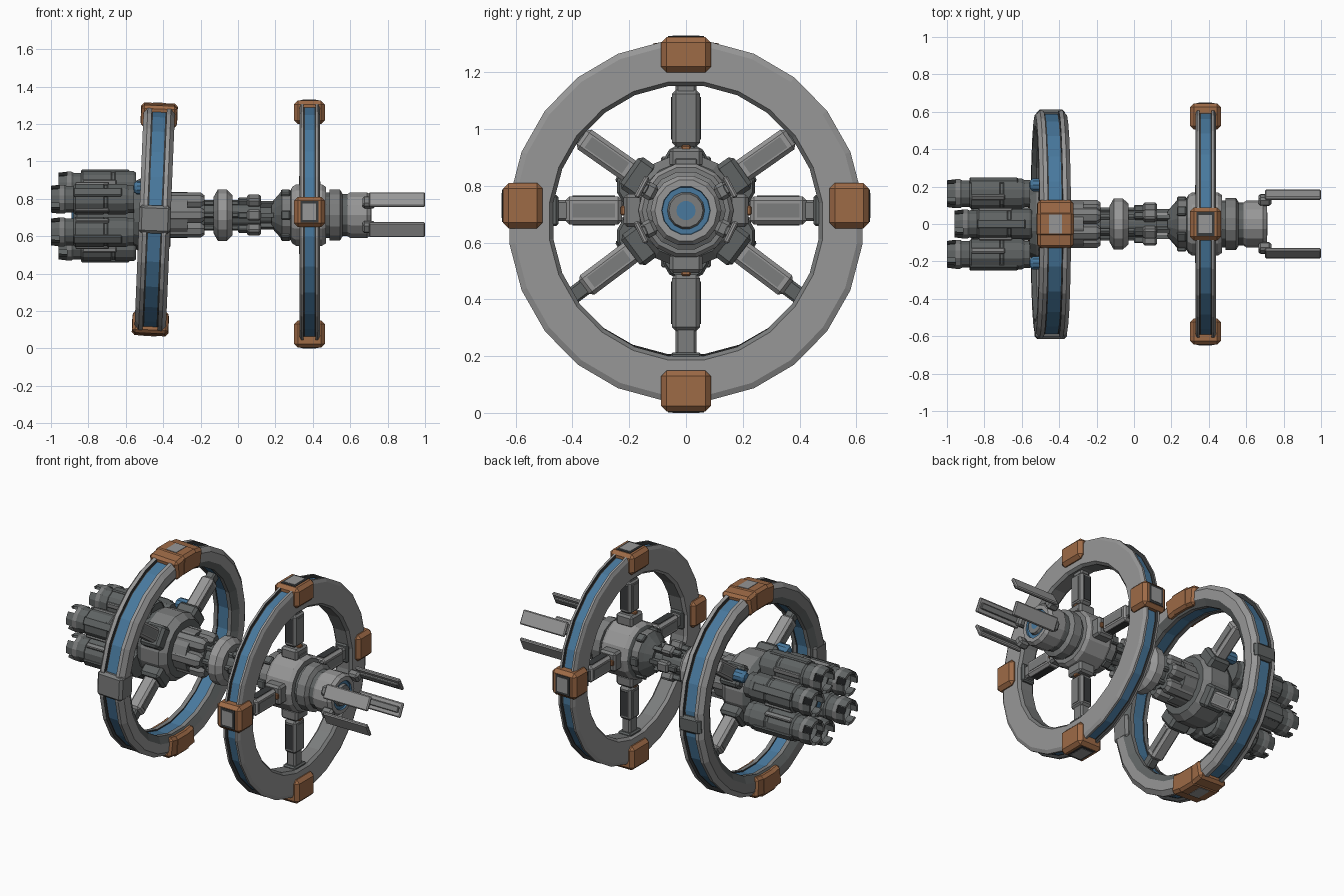
import bpy, bmesh, math
from mathutils import Matrix

if "Cube" in bpy.data.objects:
    bpy.data.objects.remove(bpy.data.objects["Cube"])

T = Matrix.Translation
def RX(deg): return Matrix.Rotation(math.radians(deg), 4, 'X')
def RY(deg): return Matrix.Rotation(math.radians(deg), 4, 'Y')

def material(name, col):
    m = bpy.data.materials.new(name)
    m.diffuse_color = (*col, 1)
    m.use_nodes = True
    m.node_tree.nodes["Principled BSDF"].inputs["Base Color"].default_value = m.diffuse_color
    return m

MATS = [material('light_grey', (0.31, 0.31, 0.31)),
        material('dark_grey', (0.115, 0.125, 0.125)),
        material('mid_grey', (0.2, 0.205, 0.205)),
        material('copper', (0.34, 0.145, 0.062)),
        material('blue', (0.065, 0.19, 0.34)),
        material('black_grey', (0.04, 0.043, 0.045))]
L, D, M, C, B, K = range(6)

def emit(bm, name, mtx):
    bmesh.ops.recalc_face_normals(bm, faces=bm.faces)
    bm.transform(mtx)
    me = bpy.data.meshes.new(name)
    bm.to_mesh(me)
    bm.free()
    for m in MATS:
        me.materials.append(m)
    ob = bpy.data.objects.new(name, me)
    bpy.context.collection.objects.link(ob)
    return ob

def box(name, size, loc, mat, mtx=Matrix(), bevel=0.0):
    bm = bmesh.new()
    bmesh.ops.create_cube(bm, size=1, matrix=T(loc) @ Matrix.Diagonal((*size, 1)))
    if bevel:
        bmesh.ops.bevel(bm, geom=bm.edges[:], offset=bevel, segments=1, affect='EDGES')
    for f in bm.faces:
        f.material_index = mat
    return emit(bm, name, mtx)

def rev(name, prof, n, mtx, closed=False, skip=()):
    """Revolve (x, radius, material) points about the x axis."""
    bm = bmesh.new()
    rings = []
    for x, r, m in prof:
        if r == 0:
            rings.append([bm.verts.new((x, 0, 0))] * n)
        else:
            rings.append([bm.verts.new((x, r * math.sin(2 * math.pi * (i + .5) / n),
                                        r * math.cos(2 * math.pi * (i + .5) / n))) for i in range(n)])
    k = len(prof)
    for j in range(k if closed else k - 1):
        a, b = rings[j], rings[(j + 1) % k]
        for i in range(n):
            if i in skip:
                continue
            q = (i + 1) % n
            vs = list(dict.fromkeys((a[i], a[q], b[q], b[i])))
            if len(vs) > 2:
                bm.faces.new(vs).material_index = prof[j][2]
    return emit(bm, name, mtx)

AX = 0.713
AXIS = T((0, 0, AX))

# central spine: rear hub, neck, collar, front hub
rev('spine_rear', [(-.56, 0, D), (-.56, .18, D), (-.52, .20, M), (-.40, .20, M), (-.36, .17, D), (-.36, .125, M),
                   (-.27, .125, D), (-.27, .085, D), (-.18, .085, D), (-.18, .065, D), (-.13, .065, M),
                   (-.13, .10, M), (-.108, .14, L), (-.06, .14, L), (-.03, .11, M), (-.03, .07, D),
                   (.12, .07, D), (.12, .05, D), (.22, .05, D), (.22, 0, D)], 16, AXIS)
rev('front_hub', [(.18, 0, D), (.18, .07, D), (.215, .11, D), (.235, .135, M), (.28, .135, D), (.29, .155, L),
                  (.31, .168, L), (.45, .168, L), (.47, .155, M), (.47, .125, D), (.49, .125, M), (.49, .14, M),
                  (.545, .14, M), (.56, .115, D), (.585, .115, L), (.60, .125, L), (.69, .125, L), (.71, .11, L),
                  (.71, .086, B), (.70, .084, B), (.70, .066, M), (.715, .06, M), (.715, .034, B), (.715, 0, B)],
    14, AXIS)
box('hub_collar_block', (.10, .09, .05), (.39, 0, .165), M, AXIS, .01)

# small tanks, rods and clamps along the neck
for i in range(6):
    R = AXIS @ RX(60 * i + 30)
    tank = [(-.36, 0, D), (-.36, .045, M), (-.20, .045, M), (-.18, .03, D), (-.18, 0, D)]
    rev('neck_tank', tank, 8, R @ T((0, 0, .088)))
    rod = [(-.20, 0, D), (-.20, .016, D), (.06, .016, D), (.06, 0, D)]
    rev('neck_rod', rod, 6, R @ T((0, 0, .075)))
    box('neck_block', (.075, .06, .05), (.085, 0, .09), M, R, .01)
    box('neck_block_small', (.06, .035, .035), (.03, 0, .085), D, R, .006)
    box('front_neck_strut', (.12, .025, .025), (.17, 0, .068), D, R)
    box('front_hub_rib', (.05, .05, .025), (.255, 0, .135), D, R, .006)
    box('nose_rib', (.08, .04, .012), (.645, 0, .114), M, R, .004)

# four slanted blade prongs around the nose
for a in (62, -62, 116, -116):
    R = AXIS @ RX(a)
    box('prong', (.30, .085, .02), (.85, 0, .176), L, R, .006)
    box('prong_spine', (.27, .035, .016), (.85, 0, .162), M, R, .004)
    box('prong_root', (.07, .06, .05), (.70, 0, .145), M, R, .012)

# front ring with blue channel on the outside
FR = T((.383, 0, .676)) @ Matrix.Diagonal((1, .995, 1.012, 1))
rev('front_ring', [(-.032, .612, K), (-.032, .63, L), (-.045, .63, L), (-.055, .61, L), (-.055, .488, L),
                   (-.04, .474, M), (.04, .474, M), (.055, .488, L), (.055, .61, L), (.045, .63, L), (.032, .63, K),
                   (.032, .612, K), (.025, .612, B), (-.025, .612, K)], 24, FR, True)

# copper clamps on the front ring with a framed grey plate
def clamp(name, mtx, width, length, depth, r):
    """r is the outer radius along local z."""
    box(name, (width, length, depth), (0, 0, r - depth / 2), C, mtx, .02)
    box(name + '_frame', (width * .58, length * .72, .008), (0, 0, r - .001), K, mtx)
    box(name + '_plate', (width * .44, length * .55, .008), (0, 0, r + .001), L, mtx)

FX = .382
clamp('front_clamp_top', T((FX, 0, .69)), .165, .176, .125, .635)
clamp('front_clamp_bottom', T((FX, 0, .64)) @ RX(180), .165, .176, .145, .635)
for a in (90, -90):
    clamp('front_clamp_side', T((FX, 0, .73)) @ RX(a), .165, .16, .14, .645)

# four upright spokes of the front ring
for a in range(0, 360, 90):
    R = T((FX, 0, AX)) @ RX(a)
    main = L if a % 180 else M
    box('front_spoke_root', (.11, .115, .07), (0, 0, .185), M, R, .012)
    box('front_spoke_copper_tab', (.092, .034, .03), (0, 0, .215), C, R, .004)
    box('front_spoke', (.08, .10, .20), (0, 0, .325), main, R, .014)
    for s in (-1, 1):
        box('front_spoke_panel', (.045, .006, .15), (0, s * .05, .325), K, R)
        box('front_spoke_slot', (.006, .05, .15), (s * .04, 0, .325), M, R)
    foot = .05 if a == 180 else 0
    box('front_spoke_tip', (.06, .075, .09 + foot), (0, 0, .435 + foot / 2), M, R, .01)
    box('front_spoke_foot', (.085, .11, .03), (0, 0, .465 + foot), D, R, .008)

# rear ring, slightly tilted, blue channel outside and blue band inside
RR = T((-.445, 0, .69)) @ RY(2.4)
rev('rear_ring', [(-.04, .592, K), (-.04, .61, L), (-.062, .612, L), (-.084, .585, M), (-.084, .53, D),
                  (-.06, .49, M), (-.035, .49, K), (-.035, .498, B), (.035, .498, K), (.035, .49, M),
                  (.06, .49, D), (.084, .53, L), (.084, .585, L), (.062, .612, L), (.04, .61, K),
                  (.04, .592, K), (.033, .592, B), (-.033, .592, K)], 24, RR, True)
for a in (0, 180):
    R = RR @ RX(a)
    box('rear_clamp', (.196, .14, .125), (0, 0, .56), C, R, .016)
    for s in (-1, 1):
        box('rear_clamp_wing', (.192, .09, .12), (0, 0, .559), C, R @ RX(8 * s), .016)
    box('rear_clamp_plate', (.07, .10, .008), (0, 0, .621), L, R)
# grey joints at the sides of the rear ring
box('rear_joint_near', (.17, .15, .12), (0, 0, .555), M, RR @ RX(90), .015)
box('rear_joint_far', (.15, .10, .11), (0, 0, .556), D, RR @ RX(-90), .015)

# four diagonal spokes of the rear ring
for a in (55, -55, 127, -127):
    R = T((-.445, 0, AX)) @ RX(a)
    box('rear_spoke_root', (.13, .135, .08), (0, 0, .205), D, R, .015)
    box('rear_spoke', (.08, .085, .23), (0, 0, .335), L, R, .014)
    for s in (-1, 1):
        box('rear_spoke_panel', (.006, .045, .16), (s * .04, 0, .34), M, R)
    box('rear_spoke_tip', (.055, .06, .09), (0, 0, .465), D, R, .008)
    # blue lamp behind the upper spokes
    if abs(a) < 90:
        rev('spoke_lamp', [(-.115, 0, B), (-.11, .025, B), (-.095, .036, B), (-.03, .036, B), (-.03, 0, B)],
            10, R @ T((0, 0, .255)))

# six engines around a blue drive core
for y, z in ((0, .155), (0, -.165), (.162, .085), (.162, -.09), (-.162, .085), (-.162, -.09)):
    dx = .04 if y == 0 else 0
    R = AXIS @ T((dx, y, z))
    f = .555 + dx
    rev('engine', [(-.93, 0, K), (-.93, .062, D), (-.955, .068, D), (-.955, .08, M), (-.93, .08, D), (-.92, .074, D),
                   (-.88, .074, D), (-.87, .084, D), (-.72, .084, M), (-.715, .079, D), (-.70, .079, D),
                   (-.695, .084, D), (-.60, .084, D), (-.585, .075, D), (-f, .075, D), (-f, 0, D)], 12, R)
    rev('engine_nozzle', [(-.955, .06, D), (-1.0, .058, M), (-1.0, .074, D), (-.955, .08, D)], 12, R,
        True, (1, 4, 7, 10))
    Q = R @ RX(math.degrees(math.atan2(-y, z)))
    box('engine_rail', (.26, .05, .02), (-.75, 0, .078), D, Q, .006)
    for s in (-1, 1):
        box('engine_side_rail', (.18, .02, .03), (-.78, s * .078, .02), M, Q, .005)
rev('drive_core', [(-.54, .09, D), (-.86, .09, D), (-.88, .07, D), (-.88, .055, B), (-.89, .03, B), (-.89, 0, B)],
    12, AXIS)
